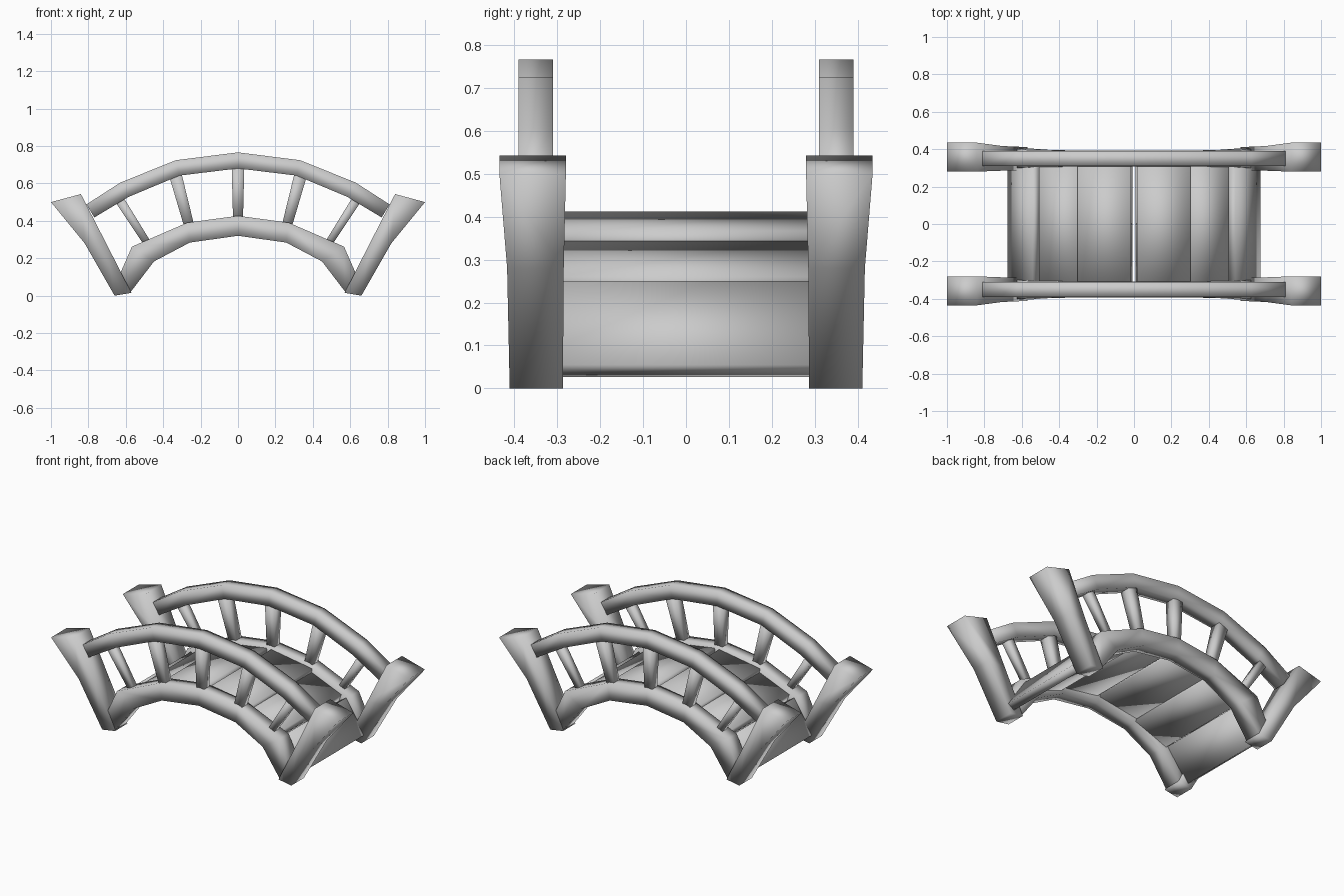
import bpy
import bmesh
from math import radians
from mathutils import Vector

cube = bpy.data.objects.get("Cube")
if cube:
    bpy.data.objects.remove(cube)

GREY = (0.6, 0.6, 0.6, 1)
stone = bpy.data.materials.new("plain grey")
stone.use_nodes = True
stone.diffuse_color = GREY
stone.node_tree.nodes["Principled BSDF"].inputs["Base Color"].default_value = GREY


def skin(name, rings):
    """Bridge four-sided rings of points into a capped, softly shaded solid."""
    bm = bmesh.new()
    loops = [[bm.verts.new(p) for p in ring] for ring in rings]
    for a, b in zip(loops, loops[1:]):
        for i in range(len(a)):
            j = (i + 1) % len(a)
            bm.faces.new((a[i], a[j], b[j], b[i]))
    bm.faces.new(loops[0])
    bm.faces.new(loops[-1])
    bmesh.ops.recalc_face_normals(bm, faces=bm.faces)
    mesh = bpy.data.meshes.new(name)
    bm.to_mesh(mesh)
    bm.free()
    mesh.materials.append(stone)
    obj = bpy.data.objects.new(name, mesh)
    bpy.context.collection.objects.link(obj)
    bpy.ops.object.select_all(action='DESELECT')
    obj.select_set(True)
    bpy.context.view_layer.objects.active = obj
    bpy.ops.object.shade_smooth_by_angle(angle=radians(95))


def bar(name, sections, m, s):
    """Box-section bar; each section is (lower xz, upper xz, near y, far y)."""
    skin(name, [[(m * a[0], s * y0, a[1]), (m * b[0], s * y0, b[1]),
                 (m * b[0], s * y1, b[1]), (m * a[0], s * y1, a[1])]
                for a, b, y0, y1 in sections])


def arch(half):
    """Mirror a half row of sections that starts at the crown."""
    flipped = [((-a[0], a[1]), (-b[0], b[1]), y0, y1)
               for a, b, y0, y1 in reversed(half[1:])]
    return flipped + half


handrail = arch([((0, 0.68), (0, 0.766), 0.31, 0.39),
                 ((0.312, 0.642), (0.332, 0.724), 0.31, 0.39),
                 ((0.585, 0.528), (0.628, 0.605), 0.31, 0.39),
                 ((0.768, 0.418), (0.81, 0.488), 0.31, 0.39)])
beam = arch([((0, 0.32), (0, 0.427), 0.308, 0.392),
             ((0.257, 0.284), (0.272, 0.39), 0.308, 0.392),
             ((0.449, 0.183), (0.567, 0.262), 0.304, 0.396),
             ((0.572, 0.022), (0.66, 0.05), 0.296, 0.405)])
post = [((0.57, 0.015), (0.66, 0.0), 0.287, 0.411),
        ((0.705, 0.28), (0.82, 0.28), 0.285, 0.417),
        ((0.84, 0.543), (1.0, 0.50), 0.28, 0.435)]
# balusters: foot xz, head xz, half width
balusters = [((0, 0.40), (0, 0.70), 0.031),
             ((0.255, 0.35), (0.34, 0.665), 0.031),
             ((0.475, 0.265), (0.645, 0.53), 0.023)]

for side, s in (("front", -1), ("back", 1)):
    bar(side + "_handrail", handrail, 1, s)
    bar(side + "_arch_beam", beam, 1, s)
    for hand, m in (("left", 1), ("right", -1)):
        # slanted end post, flaring towards its top
        bar(f"{side}_{hand}_post", post, m, s)
        # balusters fan out from the crown
        for i, (foot, head, r) in enumerate(balusters):
            if i == 0 and m < 0:
                continue
            foot, head = Vector(foot), Vector(head)
            t = (head - foot).normalized()
            across = Vector((t.y, -t.x))
            sections = [(p - across * w, p + across * w, 0.35 - w, 0.35 + w)
                        for p, w in ((foot, r * 0.85), (head, r * 1.1))]
            bar(f"{side}_{hand}_baluster_{i}", sections, m, s)

# deck planks: upper surface start and end as (x, z)
planks = [((0.016, 0.412), (0.302, 0.367)),
          ((0.288, 0.347), (0.508, 0.26)),
          ((0.542, 0.25), (0.677, 0.055))]
for hand, m in (("left", 1), ("right", -1)):
    for i, (a, b) in enumerate(planks):
        a, b = Vector(a), Vector(b)
        d = (b - a).normalized()
        down = Vector((d.y, -d.x)) * 0.05
        bar(f"{hand}_plank_{i + 1}",
            [(a + down, a, -0.32, 0.32), (b + down, b, -0.32, 0.32)], m, 1)
